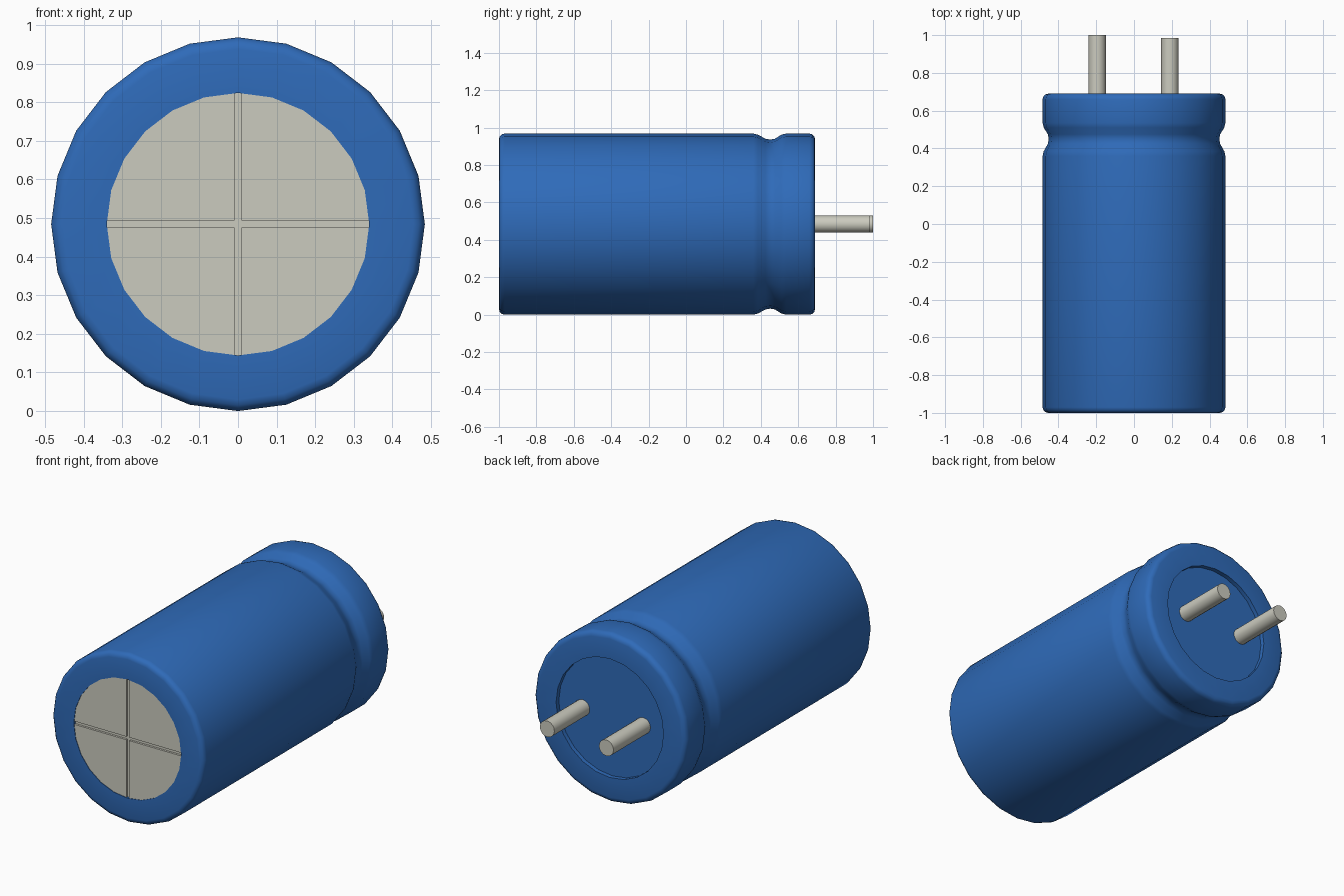
import bpy, bmesh, math
from mathutils import Matrix, Vector

if "Cube" in bpy.data.objects:
    bpy.data.objects.remove(bpy.data.objects["Cube"], do_unlink=True)

SIDES = 24        # sides around the can
R = 0.484         # can radius
CAP_R = 0.34      # radius of the end discs
FLOOR_Y = -0.985  # bottom of the front recess


def material(name, rgb):
    m = bpy.data.materials.new(name)
    m.use_nodes = True
    m.diffuse_color = (*rgb, 1)
    m.node_tree.nodes["Principled BSDF"].inputs["Base Color"].default_value = (*rgb, 1)
    return m


blue = material("blue sleeve", (0.028, 0.146, 0.485))
metal = material("pale metal", (0.60, 0.597, 0.52))


def finish(bm, name, mats, angle=35):
    bmesh.ops.recalc_face_normals(bm, faces=bm.faces)
    mesh = bpy.data.meshes.new(name)
    bm.to_mesh(mesh)
    bm.free()
    for m in mats:
        mesh.materials.append(m)
    obj = bpy.data.objects.new(name, mesh)
    bpy.context.collection.objects.link(obj)
    bpy.ops.object.select_all(action='DESELECT')
    obj.select_set(True)
    bpy.context.view_layer.objects.active = obj
    bpy.ops.object.shade_smooth_by_angle(angle=math.radians(angle))
    return obj


def lathe(bm, profile, sides, centre):
    """Spin (radius, y) points around an axis parallel to y, closing both ends."""
    rings = []
    for r, y in profile:
        rings.append([bm.verts.new(centre + Vector((r * math.cos(a), y, r * math.sin(a))))
                      for a in (2 * math.pi * i / sides for i in range(sides))])
    for a, b in zip(rings, rings[1:]):
        for i in range(sides):
            j = (i + 1) % sides
            bm.faces.new((a[i], a[j], b[j], b[i]))
    bm.faces.new(rings[0])
    bm.faces.new(rings[-1])


# Can: recessed front, rounded rims, crimp groove, recessed back
profile = [
    (CAP_R, FLOOR_Y), (CAP_R, -1.0),
    (R - 0.03, -1.0), (R - 0.015, -0.996), (R - 0.004, -0.985), (R, -0.97),
    (R, 0.36), (R - 0.006, 0.385), (R - 0.028, 0.425), (R - 0.032, 0.45),
    (R - 0.028, 0.475), (R - 0.006, 0.51), (R, 0.535),
    (R, 0.66), (R - 0.004, 0.675), (R - 0.015, 0.686), (R - 0.03, 0.69),
    (CAP_R, 0.69), (CAP_R, 0.665),
]
bm = bmesh.new()
lathe(bm, profile, SIDES, Vector((0, 0, R)))
for f in bm.faces:
    c = f.calc_center_median()
    if len(f.verts) == SIDES and c.y < 0:   # floor of the front recess
        f.material_index = 1
finish(bm, "can_body", [blue, metal])

# Vent disc: four quadrants separated by a scored cross
bm = bmesh.new()
bmesh.ops.create_circle(bm, cap_ends=True, segments=SIDES, radius=CAP_R)
W = 0.009
for axis in (Vector((1, 0, 0)), Vector((0, 1, 0))):
    for s in (-W, W):
        bmesh.ops.bisect_plane(bm, geom=bm.verts[:] + bm.edges[:] + bm.faces[:],
                               plane_co=axis * s, plane_no=axis)
cross = [f for f in bm.faces
         if min(abs(f.calc_center_bounds().x), abs(f.calc_center_bounds().y)) < W]
bmesh.ops.delete(bm, geom=cross, context='FACES')
rim = [e for e in bm.edges if e.is_boundary]
walls = bmesh.ops.extrude_edge_only(bm, edges=rim)["geom"]
bmesh.ops.translate(bm, vec=(0, 0, -0.012),
                    verts=[v for v in walls if isinstance(v, bmesh.types.BMVert)])
bm.transform(Matrix.Translation((0, -0.997, R)) @ Matrix.Rotation(math.pi / 2, 4, 'X'))
finish(bm, "vent_disc", [metal])

# Two leads, one slightly longer
for name, x, tip in (("long_lead", -0.195, 1.0), ("short_lead", 0.19, 0.985)):
    bm = bmesh.new()
    lathe(bm, [(0.046, 0.64), (0.046, tip)], 16, Vector((x, 0, R)))
    finish(bm, name, [metal])
